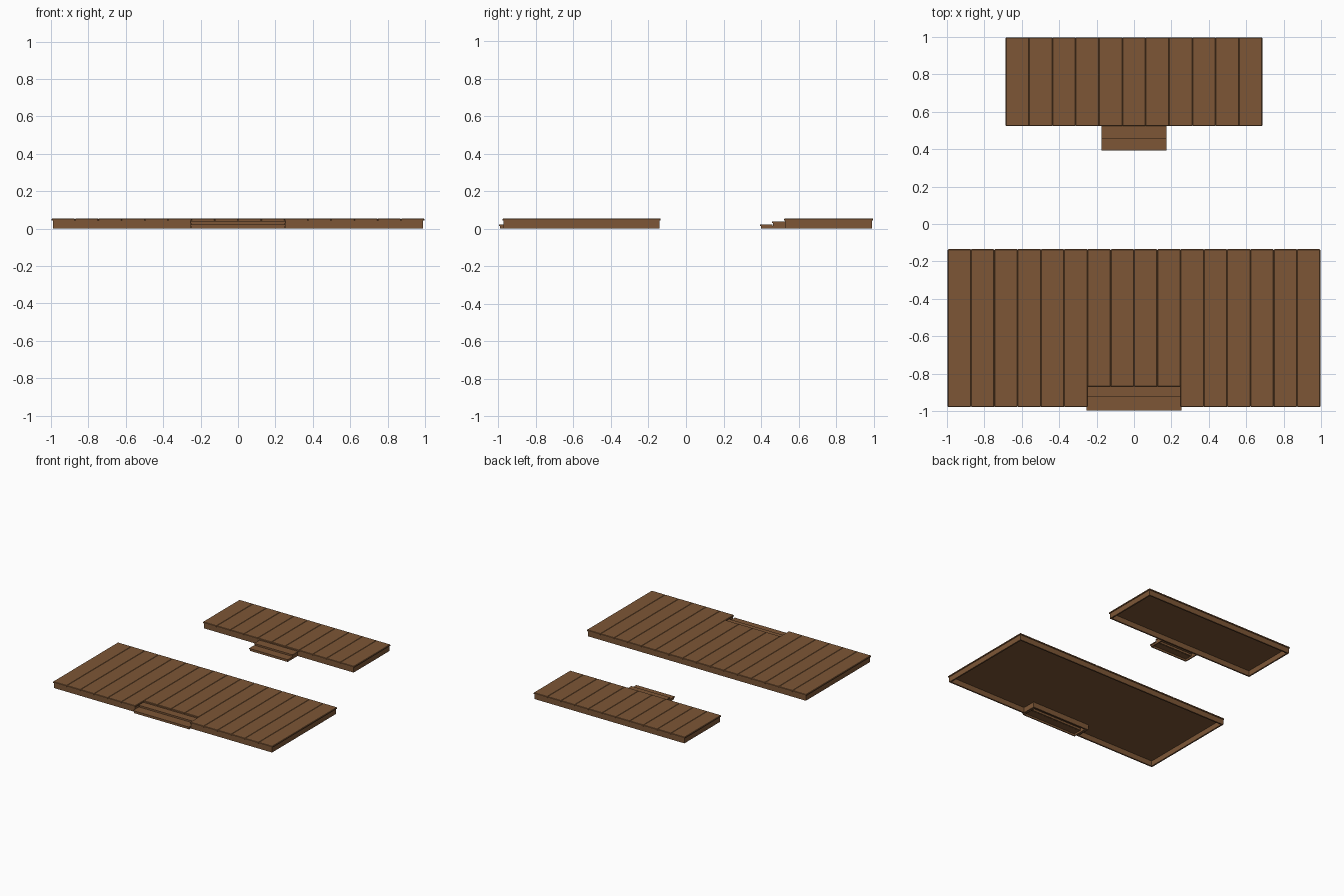
import bpy, bmesh

if "Cube" in bpy.data.objects:
    bpy.data.objects.remove(bpy.data.objects["Cube"])

wood = bpy.data.materials.new("brown_wood")
wood.diffuse_color = (0.205, 0.094, 0.037, 1)
wood.use_nodes = True
wood.node_tree.nodes["Principled BSDF"].inputs["Base Color"].default_value = wood.diffuse_color


def make(name, boxes, bevel=0.0):
    """One object from boxes given as (x0, x1, y0, y1, z0, z1)."""
    bm = bmesh.new()
    for x0, x1, y0, y1, z0, z1 in boxes:
        vs = bmesh.ops.create_cube(bm, size=1)["verts"]
        for v in vs:
            v.co.x = x1 if v.co.x > 0 else x0
            v.co.y = y1 if v.co.y > 0 else y0
            v.co.z = z1 if v.co.z > 0 else z0
    if bevel:
        # chamfer only the upper and upright edges, so boards meet in V grooves
        edges = [e for e in bm.edges if max(v.co.z for v in e.verts) > boxes[0][5] - 1e-4]
        bmesh.ops.bevel(bm, geom=edges, offset=bevel, segments=1, affect='EDGES')
    me = bpy.data.meshes.new(name)
    bm.to_mesh(me)
    bm.free()
    me.materials.append(wood)
    ob = bpy.data.objects.new(name, me)
    bpy.context.collection.objects.link(ob)
    return ob


PLANK_Z, TOP_Z = 0.043, 0.054
T = 0.012      # skirt board thickness
LIP = 0.006    # plank overhang


def planks(name, half, count, y_front, y_back, notch_half=0.0, notch_y=0.0):
    w = 2 * half / count
    boxes = []
    for i in range(count):
        x0 = -half + i * w
        front = notch_y if abs(x0 + w / 2) < notch_half else y_front
        boxes.append((x0, x0 + w, front, y_back, PLANK_Z, TOP_Z))
    make(name, boxes, 0.003)


def steps(name, half, y0, y_mid, y1):
    # two treads over risers, closed by side stringers
    make(name + "_treads", [(-half, half, y0, y_mid + 0.004, 0.015, 0.022),
                            (-half, half, y_mid, y1, 0.031, 0.038)])
    h = half - 0.004
    make(name + "_risers", [(-h, h, y0 + 0.006, y0 + 0.014, 0, 0.015),
                            (-h, h, y_mid + 0.006, y_mid + 0.014, 0.015, 0.031)])
    sides = []
    for a, b in ((-h, -h + 0.008), (h - 0.008, h)):
        sides += [(a, b, y0 + 0.014, y1, 0, 0.015),
                  (a, b, y_mid + 0.014, y1, 0.015, 0.031)]
    make(name + "_stringers", sides)


# large front deck, notched for its steps
planks("large_deck_planks", 0.996, 16, -0.978, -0.135, 0.25, -0.868)
X, F, B, N, S = 0.996 - LIP, -0.978 + LIP, -0.135 - LIP, 0.255, -0.868 + LIP
Z = PLANK_Z
make("large_deck_skirt", [
    (-X, X, B - T, B, 0, Z), (-X, -X + T, F, B, 0, Z), (X - T, X, F, B, 0, Z),
    (-X, -N, F, F + T, 0, Z), (N, X, F, F + T, 0, Z),
    (-N - T, -N, F, S + T, 0, Z), (N, N + T, F, S + T, 0, Z),
    (-N, N, S, S + T, 0, Z)])
steps("large_deck_steps", 0.255, -0.998, -0.925, -0.863)

# small rear deck with steps in front
planks("small_deck_planks", 0.686, 11, 0.523, 0.998)
X, F, B = 0.686 - LIP, 0.523 + LIP, 0.998 - LIP
make("small_deck_skirt", [
    (-X, X, F, F + T, 0, Z), (-X, X, B - T, B, 0, Z),
    (-X, -X + T, F, B, 0, Z), (X - T, X, F, B, 0, Z)])
steps("small_deck_steps", 0.175, 0.394, 0.458, 0.529)
